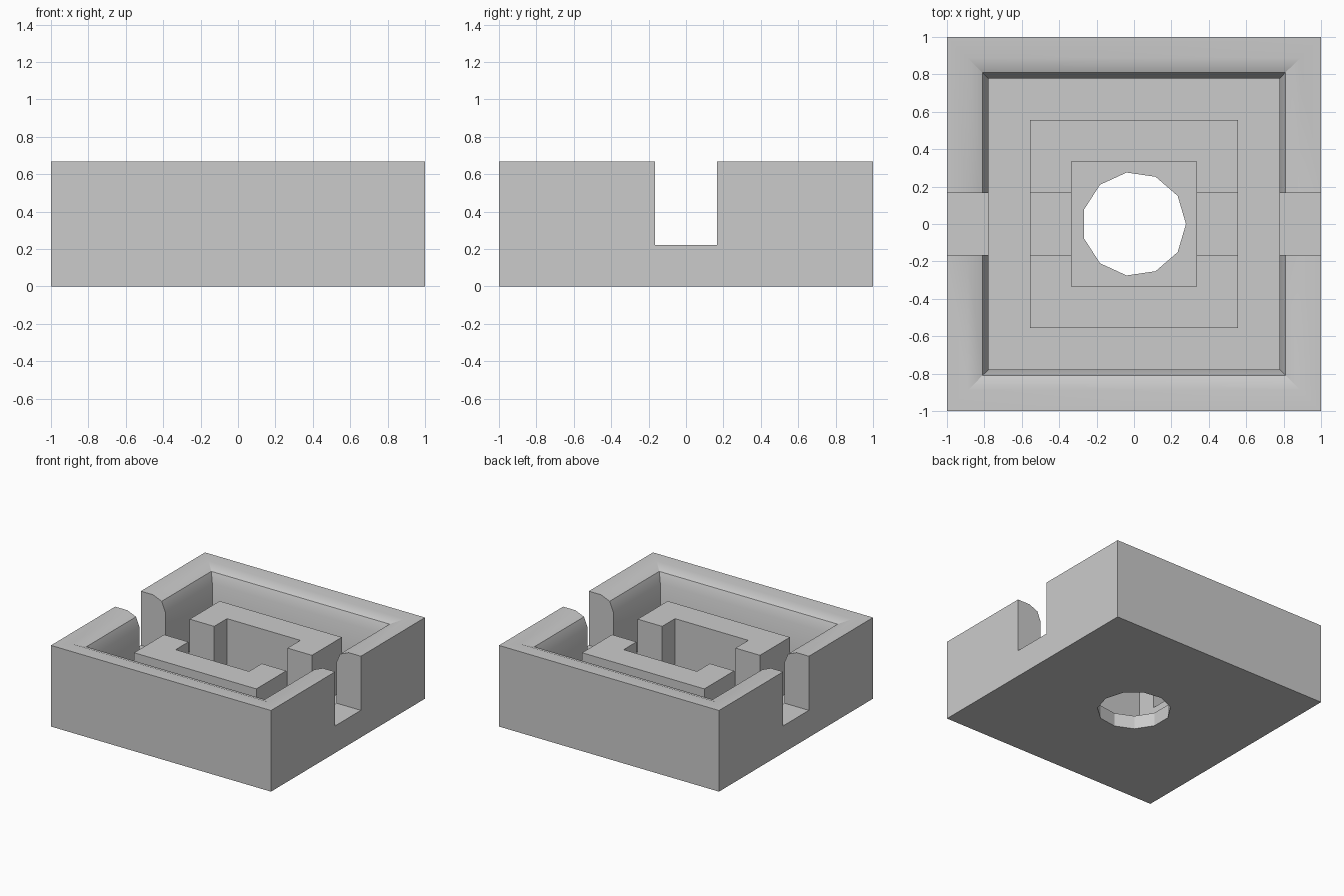
import bpy, bmesh, math
from mathutils import Matrix

cube = bpy.data.objects.get("Cube")
if cube:
    bpy.data.objects.remove(cube, do_unlink=True)

U = 1 / 9            # design unit: the block is 18 units wide
HEIGHT, FLOOR, SLOT_FLOOR = 6 * U, U, 2 * U

grey = bpy.data.materials.new("plain grey")
grey.use_nodes = True
colour = (0.6, 0.6, 0.6, 1)
grey.diffuse_color = colour
grey.node_tree.nodes["Principled BSDF"].inputs["Base Color"].default_value = colour


def make_object(name, bm):
    bmesh.ops.recalc_face_normals(bm, faces=bm.faces)
    mesh = bpy.data.meshes.new(name)
    bm.to_mesh(mesh)
    bm.free()
    mesh.materials.append(grey)
    obj = bpy.data.objects.new(name, mesh)
    bpy.context.collection.objects.link(obj)
    return obj


def square_loft(name, profile, closed):
    """Loft concentric squares given as (half width, height)."""
    bm = bmesh.new()
    corners = ((-1, -1), (1, -1), (1, 1), (-1, 1))
    rings = [[bm.verts.new((h * x, h * y, z)) for x, y in corners] for h, z in profile]
    pairs = list(zip(rings, rings[1:]))
    if closed:
        pairs.append((rings[-1], rings[0]))
    else:
        bm.faces.new(rings[0])
        bm.faces.new(rings[-1])
    for a, b in pairs:
        for i in range(4):
            j = (i + 1) % 4
            bm.faces.new((a[i], a[j], b[j], b[i]))
    return make_object(name, bm)


def cut(obj, cutter):
    mod = obj.modifiers.new("cut", "BOOLEAN")
    mod.operation = "DIFFERENCE"
    mod.solver = "EXACT"
    mod.object = cutter
    bpy.ops.object.select_all(action="DESELECT")
    bpy.context.view_layer.objects.active = obj
    obj.select_set(True)
    bpy.ops.object.modifier_apply(modifier=mod.name)


# Open tray whose walls have a rounded inner lip
lip = [((8 - math.sin(a)) * U, (5 + math.cos(a)) * U)
       for a in (0, math.pi / 4, math.pi / 2)]
tray = square_loft("tray", [(1, 0), (1, HEIGHT)] + lip + [(7 * U, FLOOR)], False)

# Raised square rim around the hole, sunk slightly into the floor
rim = square_loft("inner_rim", [(5 * U, FLOOR - 0.01), (5 * U, 5 * U),
                                (3 * U, 5 * U), (3 * U, FLOOR - 0.01)], True)

# Cutter for the channel running side to side
bm = bmesh.new()
bmesh.ops.create_cube(bm, size=1, matrix=Matrix.Translation((0, 0, SLOT_FLOOR + 0.5))
                      @ Matrix.Diagonal((3, 3 * U, 1, 1)))
channel = make_object("channel_cutter", bm)

# Cutter for the eleven-sided floor hole
bm = bmesh.new()
bmesh.ops.create_cone(bm, cap_ends=True, segments=11, radius1=2.5 * U, radius2=2.5 * U,
                      depth=1, matrix=Matrix.Rotation(-math.pi / 2, 4, "Z"))
hole = make_object("hole_cutter", bm)

cut(tray, channel)
cut(rim, channel)
cut(tray, hole)
for cutter in (channel, hole):
    bpy.data.objects.remove(cutter, do_unlink=True)

# Soft lip, sharp corners
bpy.ops.object.select_all(action="DESELECT")
tray.select_set(True)
bpy.context.view_layer.objects.active = tray
bpy.ops.object.shade_smooth_by_angle(angle=math.radians(30))
